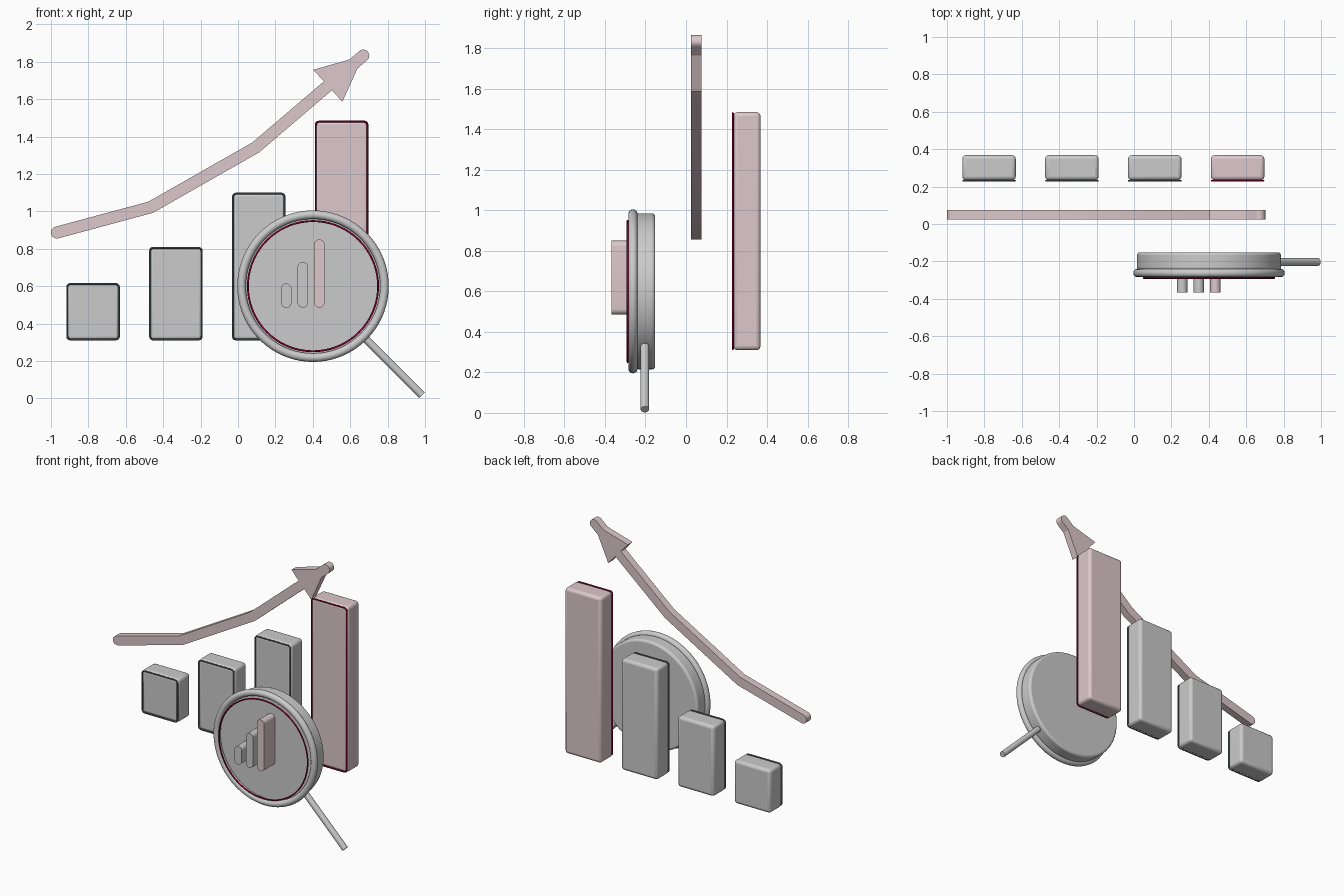
import bpy, bmesh
from math import pi, cos, sin, atan2, radians
from mathutils import Vector

if "Cube" in bpy.data.objects:
    bpy.data.objects.remove(bpy.data.objects["Cube"])


def material(name, color):
    m = bpy.data.materials.new(name)
    m.diffuse_color = (*color, 1)
    m.use_nodes = True
    m.node_tree.nodes["Principled BSDF"].inputs["Base Color"].default_value = m.diffuse_color
    return m


ROSE = material("rose", (0.72, 0.58, 0.61))
DARK_RED = material("dark_red", (0.32, 0.0, 0.04))
SLATE = material("slate", (0.12, 0.15, 0.17))


def finish(name, mat=None, bevel=0, segments=3):
    ob = bpy.context.object
    ob.name = name
    if mat:
        ob.data.materials.append(mat)
    if bevel:
        mod = ob.modifiers.new("Bevel", 'BEVEL')
        mod.width, mod.segments = bevel, segments
        mod.limit_method = 'ANGLE'
    bpy.ops.object.shade_smooth_by_angle(angle=radians(35))
    return ob


def activate(ob):
    bpy.context.collection.objects.link(ob)
    bpy.ops.object.select_all(action='DESELECT')
    ob.select_set(True)
    bpy.context.view_layer.objects.active = ob


def slab(name, outline, y0, y1, mat=None):
    """Extrude an XZ outline from y0 to y1."""
    bm = bmesh.new()
    face = bm.faces.new([bm.verts.new((x, y0, z)) for x, z in outline])
    ext = bmesh.ops.extrude_face_region(bm, geom=[face])
    moved = [v for v in ext['geom'] if isinstance(v, bmesh.types.BMVert)]
    bmesh.ops.translate(bm, verts=moved, vec=(0, y1 - y0, 0))
    bmesh.ops.recalc_face_normals(bm, faces=bm.faces)
    me = bpy.data.meshes.new(name)
    bm.to_mesh(me)
    bm.free()
    activate(bpy.data.objects.new(name, me))
    return finish(name, mat)


def stroke(points, r, steps=12):
    """Outline of a thick XZ path with mitred bends and round ends."""
    pts = [Vector(p) for p in points]
    dirs = [(b - a).normalized() for a, b in zip(pts, pts[1:])]

    def cap(c, d):
        a = atan2(d.y, d.x)
        return [c + r * Vector((cos(a + pi / 2 - pi * i / steps),
                                sin(a + pi / 2 - pi * i / steps)))
                for i in range(steps + 1)]

    miters = []
    for p, a, b in zip(pts[1:-1], dirs, dirs[1:]):
        t = (a + b).normalized()
        miters.append((p, Vector((-t.y, t.x)) * r / t.dot(a)))
    return ([p + n for p, n in miters] + cap(pts[-1], dirs[-1])
            + [p - n for p, n in reversed(miters)] + cap(pts[0], -dirs[0]))


def wire_frame(name, x, z0, z1, half, y, mat, corner=0.02, r=0.005):
    """Thin rounded-rectangle wire."""
    cu = bpy.data.curves.new(name, 'CURVE')
    cu.dimensions = '3D'
    cu.bevel_depth, cu.bevel_resolution = r, 2
    pts = []
    for k, (sx, sz) in enumerate([(1, 1), (-1, 1), (-1, -1), (1, -1)]):
        cx = x + sx * (half - corner)
        cz = z1 - corner if sz > 0 else z0 + corner
        for i in range(6):
            a = pi / 2 * (k + i / 5)
            pts.append((cx + corner * cos(a), y, cz + corner * sin(a), 1))
    sp = cu.splines.new('POLY')
    sp.points.add(len(pts) - 1)
    for p, co in zip(sp.points, pts):
        p.co = co
    sp.use_cyclic_u = True
    activate(bpy.data.objects.new(name, cu))
    bpy.ops.object.convert(target='MESH')
    finish(name, mat)


# Chart bars with thin wire outlines on their fronts
BASE = 0.31
for i, top in enumerate((0.617, 0.81, 1.10, 1.485)):
    x = -0.775 + i * 0.443
    last = i == 3
    bpy.ops.mesh.primitive_cube_add(size=1, location=(x, 0.301, (BASE + top) / 2))
    bpy.context.object.scale = (0.286, 0.134, top - BASE)
    bpy.ops.object.transform_apply(location=False, rotation=False, scale=True)
    finish(f"chart_bar_{i + 1}", ROSE if last else None, 0.02)
    wire_frame(f"chart_bar_outline_{i + 1}", x, BASE + 0.005, top - 0.005,
               0.138, 0.231, DARK_RED if last else SLATE)

# Rising trend arrow: bent shaft and triangular head
TIP = (0.67, 1.833)
slab("trend_shaft", stroke([(-0.968, 0.887), (-0.467, 1.022), (0.095, 1.342), TIP], 0.032),
     0.024, 0.076, ROSE)
slab("trend_head", [(0.403, 1.757), (0.558, 1.586), TIP], 0.024, 0.076, ROSE)

# Magnifier: lens disc, rim, red accent ring
CX, CZ = 0.401, 0.60
bpy.ops.mesh.primitive_cylinder_add(vertices=64, radius=0.385, depth=0.096,
                                    location=(CX, -0.2, CZ), rotation=(pi / 2, 0, 0))
finish("lens_disc", None, 0.015)
for name, y, major, minor, mat in (("lens_rim", -0.262, 0.382, 0.023, None),
                                   ("lens_accent_ring", -0.288, 0.348, 0.005, DARK_RED)):
    bpy.ops.mesh.primitive_torus_add(major_segments=72, minor_segments=14,
                                     major_radius=major, minor_radius=minor,
                                     location=(CX, y, CZ), rotation=(pi / 2, 0, 0))
    finish(name, mat)

# Handle running radially out at 45 degrees
start, end = 0.37, 0.824
mid = (start + end) / 2 * cos(pi / 4)
bpy.ops.mesh.primitive_cylinder_add(vertices=24, radius=0.021, depth=end - start,
                                    location=(CX + mid, -0.203, CZ - mid),
                                    rotation=(0, 3 * pi / 4, 0))
finish("handle")

# Small round-ended bars on the lens
for i, top in enumerate((0.615, 0.73, 0.85)):
    x, r = 0.258 + i * 0.0885, 0.028
    slab(f"lens_bar_{i + 1}", stroke([(x, 0.485 + r), (x, top - r)], r),
         -0.367, -0.247, ROSE if i == 2 else None)
